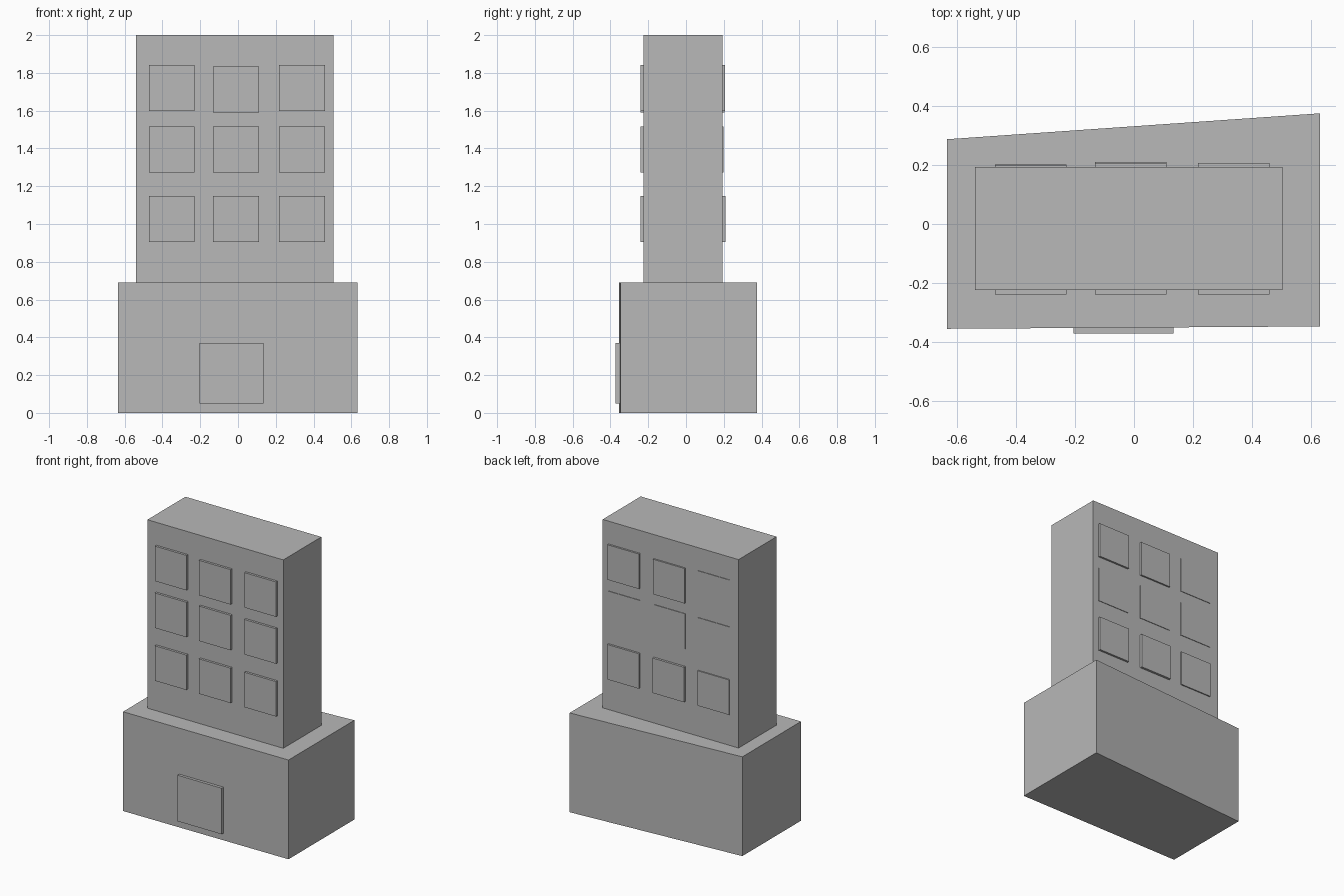
import bpy
import bmesh

cube = bpy.data.objects.get("Cube")
if cube:
    bpy.data.objects.remove(cube, do_unlink=True)

# Single plain grey for the whole building
grey = bpy.data.materials.new("plain_grey")
grey.use_nodes = True
grey.diffuse_color = (0.48, 0.48, 0.48, 1)
grey.node_tree.nodes["Principled BSDF"].inputs["Base Color"].default_value = grey.diffuse_color


def prism(name, outline, z0, z1):
    """Extrude a floor outline straight up from z0 to z1."""
    bm = bmesh.new()
    floor = bm.faces.new([bm.verts.new((x, y, z0)) for x, y in outline])
    top = bmesh.ops.extrude_face_region(bm, geom=[floor], use_keep_orig=True)
    for item in top["geom"]:
        if isinstance(item, bmesh.types.BMVert):
            item.co.z = z1
    bmesh.ops.recalc_face_normals(bm, faces=bm.faces)
    mesh = bpy.data.meshes.new(name)
    bm.to_mesh(mesh)
    bm.free()
    mesh.materials.append(grey)
    obj = bpy.data.objects.new(name, mesh)
    bpy.context.collection.objects.link(obj)
    return obj


def box(name, x0, x1, y0, y1, z0, z1):
    return prism(name, [(x0, y0), (x1, y0), (x1, y1), (x0, y1)], z0, z1)


# Wide lower block with a slanted rear wall
BASE_TOP = 0.69
prism("base_block", [(-0.635, -0.356), (0.632, -0.348), (0.632, 0.376), (-0.635, 0.288)],
      0, BASE_TOP)

# Tower above it
FRONT, BACK = -0.224, 0.194
box("tower", -0.54, 0.505, FRONT, BACK, BASE_TOP, 2)

# Entrance door
box("door", -0.205, 0.135, -0.372, -0.34, 0.05, 0.37)

# Windows: three columns by three rows on the front and the back
SIZE = 0.243
columns = {"right": -0.472, "middle": -0.132, "left": 0.217}
rows = {"lower": 0.905, "centre": 1.272, "upper": 1.598}
back_depth = {"lower": (0.008, 0.016, 0.014),
              "centre": (0.004, 0.004, 0.004),
              "upper": (0.004, 0.011, 0.013)}
for row, z in rows.items():
    for i, (column, x) in enumerate(columns.items()):
        drop = 0.008 if (row, column) == ("upper", "middle") else 0
        z0, z1 = z - drop, z - drop + SIZE
        label = f"{row}_{column}"
        box(f"front_window_{label}", x, x + SIZE, FRONT - 0.016, FRONT + 0.01, z0, z1)
        box(f"back_window_{label}", x, x + SIZE, BACK - 0.01, BACK + back_depth[row][i], z0, z1)
